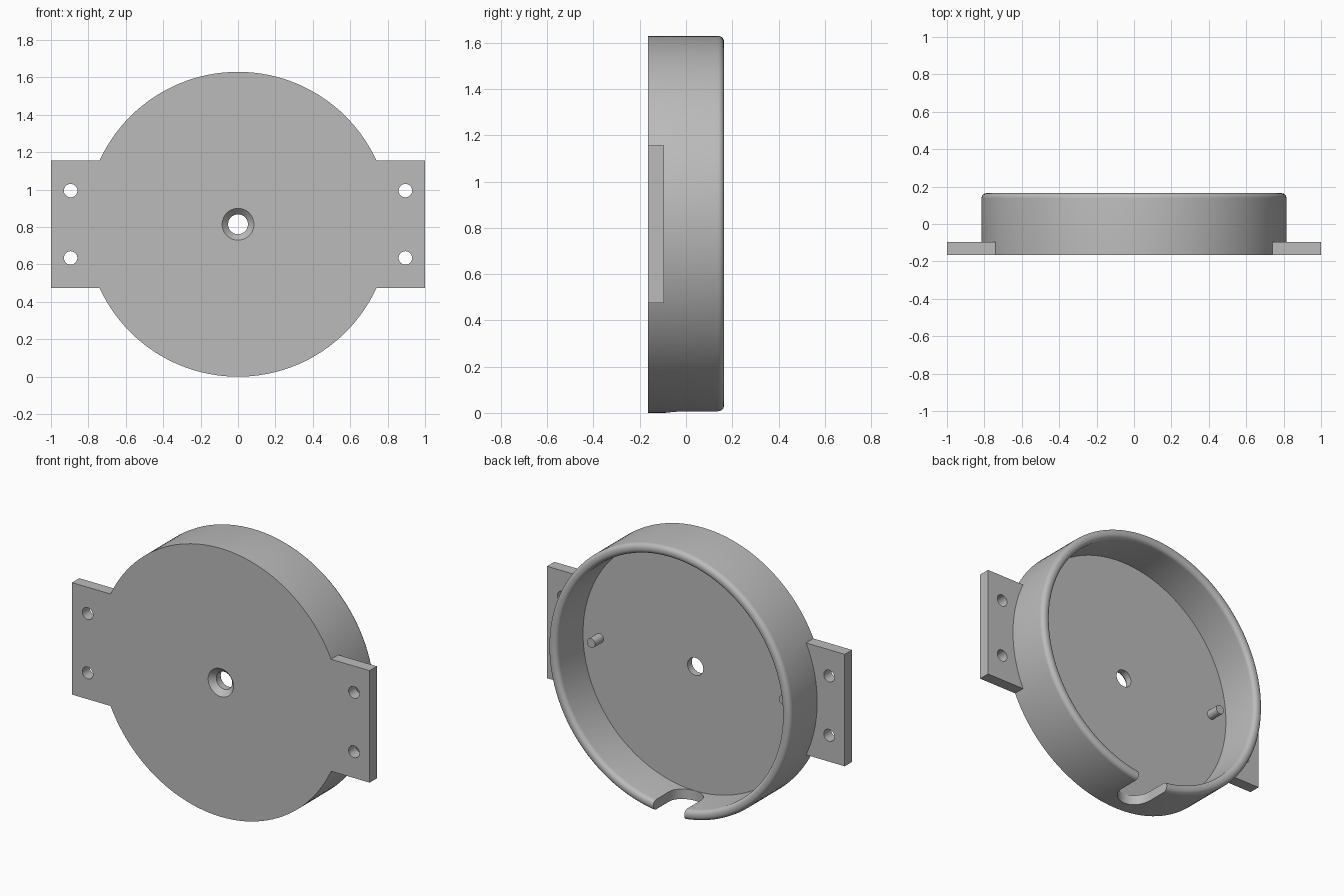
import bpy, bmesh, math
from mathutils import Matrix, Vector

if "Cube" in bpy.data.objects:
    bpy.data.objects.remove(bpy.data.objects["Cube"])

MID = 0.815              # height of the disc axis
FRONT, BACK = -0.165, 0.165
FLOOR, FLANGE = -0.09, -0.095

grey = bpy.data.materials.new("plain grey")
grey.use_nodes = True
colour = (0.5, 0.5, 0.5, 1)
grey.diffuse_color = colour
grey.node_tree.nodes["Principled BSDF"].inputs["Base Color"].default_value = colour


def finish(name, bm):
    bmesh.ops.recalc_face_normals(bm, faces=bm.faces[:])
    mesh = bpy.data.meshes.new(name)
    bm.to_mesh(mesh)
    bm.free()
    mesh.materials.append(grey)
    obj = bpy.data.objects.new(name, mesh)
    bpy.context.collection.objects.link(obj)
    return obj


def lathe(name, profile, x=0, z=MID, steps=128):
    """Turn a closed or axis-to-axis (radius, y) profile around the y direction."""
    bm = bmesh.new()
    verts = [bm.verts.new((r, y, 0)) for r, y in profile]
    edges = [bm.edges.new(pair) for pair in zip(verts, verts[1:] + verts[:1])]
    bmesh.ops.spin(bm, geom=verts + edges, cent=(0, 0, 0), axis=(0, 1, 0),
                   angle=math.tau, steps=steps, use_merge=False)
    bmesh.ops.remove_doubles(bm, verts=bm.verts[:], dist=1e-5)
    bmesh.ops.translate(bm, verts=bm.verts[:], vec=(x, 0, z))
    return finish(name, bm)


def cylinder(name, radius, length, centre, axis="Y", sides=32):
    bm = bmesh.new()
    turn = Matrix.Rotation(math.pi / 2, 4, "X") if axis == "Y" else Matrix()
    bmesh.ops.create_cone(bm, cap_ends=True, segments=sides, radius1=radius,
                          radius2=radius, depth=length,
                          matrix=Matrix.Translation(centre) @ turn)
    return finish(name, bm)


def box(name, low, high):
    low, high = Vector(low), Vector(high)
    bm = bmesh.new()
    bmesh.ops.create_cube(bm, matrix=Matrix.Translation((low + high) / 2)
                          @ Matrix.Diagonal((*(high - low), 1)))
    return finish(name, bm)


def combine(target, tool, operation):
    mod = target.modifiers.new(operation.title(), "BOOLEAN")
    mod.operation, mod.object, mod.solver = operation, tool, "EXACT"
    bpy.context.view_layer.objects.active = target
    bpy.ops.object.modifier_apply(modifier=mod.name)
    bpy.data.objects.remove(tool)


def arc(r, y, radius, start, end, steps=6):
    angles = [math.radians(start + (end - start) * i / steps) for i in range(steps + 1)]
    return [(r + radius * math.cos(a), y + radius * math.sin(a)) for a in angles]


# Round cup with a rounded rim and a countersunk centre hole
outer, inner, fillet = MID, 0.755, 0.027
profile = [(0.085, FRONT), (outer, FRONT)]
profile += arc(outer - fillet, BACK - fillet, fillet, 0, 90)
profile += arc(inner + fillet, BACK - fillet, fillet, 90, 180)
profile += [(inner, FLOOR), (0.053, FLOOR), (0.053, FRONT + 0.033)]
housing = lathe("round_housing", profile)

# Mounting flanges with screw holes, and locating pins
for side in (-1, 1):
    xs = sorted((side * 0.7, side))
    flange = box("flange", (xs[0], FRONT, MID - 0.34), (xs[1], FLANGE, MID + 0.34))
    combine(housing, flange, "UNION")
    for up in (-1, 1):
        hole = cylinder("screw_hole", 0.036, 0.3, (side * 0.895, FRONT, MID + up * 0.18))
        combine(housing, hole, "DIFFERENCE")
    pin = cylinder("locating_pin", 0.028, 0.1, (side * 0.645, FLOOR + 0.03, MID))
    combine(housing, pin, "UNION")

# Cable slot with a round end through the bottom of the wall
slot_y, slot_r = 0.015, 0.104
combine(housing, cylinder("slot_end", slot_r, 0.4, (0, slot_y, 0), "Z", 48), "DIFFERENCE")
combine(housing, box("slot_run", (-slot_r, slot_y, -0.2), (slot_r, 0.3, 0.2)), "DIFFERENCE")

# Smooth curved walls, sharp corners
bpy.ops.object.select_all(action="DESELECT")
housing.select_set(True)
bpy.context.view_layer.objects.active = housing
bpy.ops.object.shade_smooth_by_angle(angle=math.radians(30))
